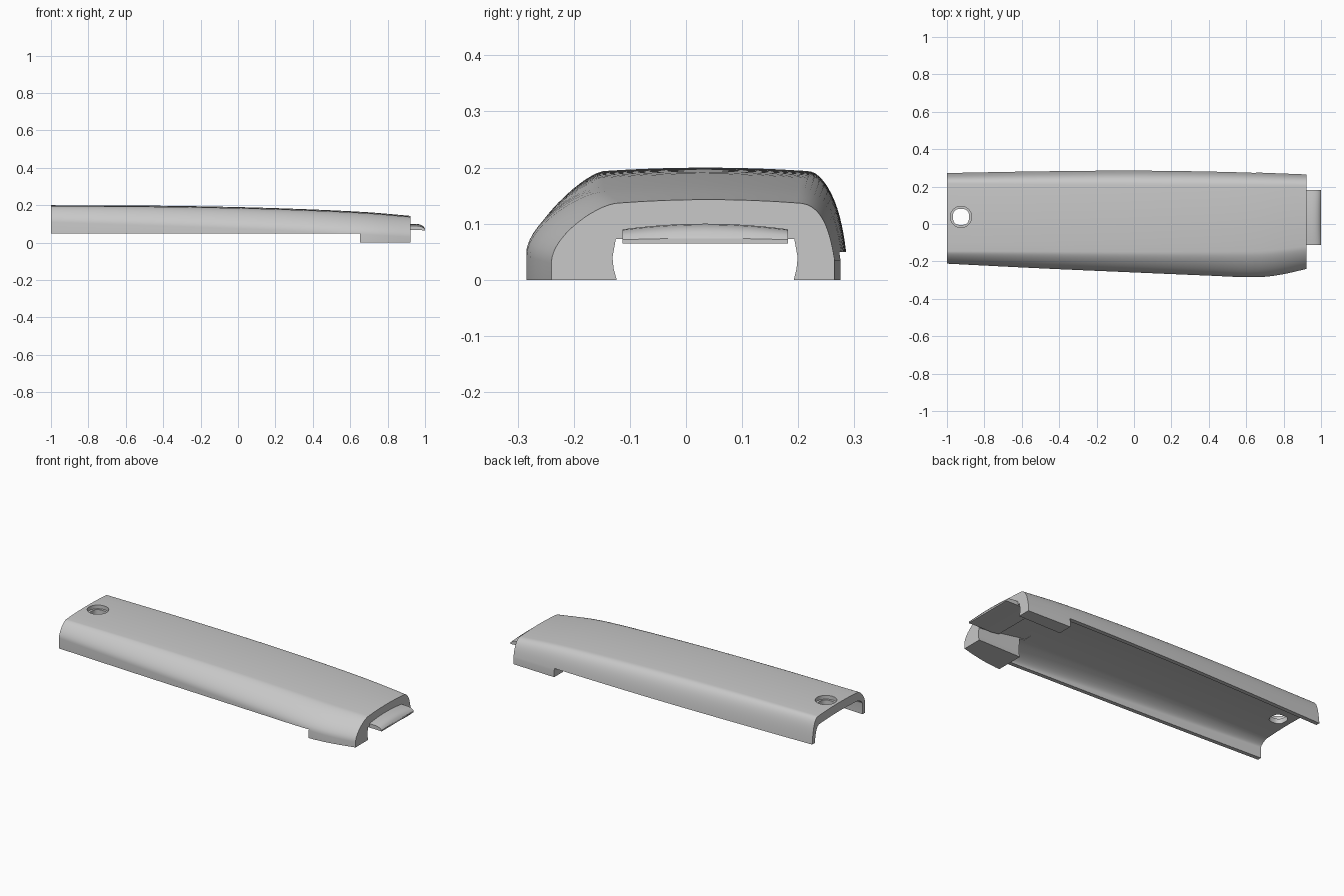
import bpy, bmesh, math

cube = bpy.data.objects.get("Cube")
if cube:
    bpy.data.objects.remove(cube, do_unlink=True)

grey = bpy.data.materials.new("plain_grey")
grey.use_nodes = True
color = (0.58, 0.58, 0.58, 1)
grey.diffuse_color = color
grey.node_tree.nodes["Principled BSDF"].inputs["Base Color"].default_value = color


def ramp(x, keys):
    """Smooth interpolation through (x, value) keys."""
    x = min(max(x, keys[0][0]), keys[-1][0])
    for i in range(len(keys) - 1):
        (x0, v0), (x1, v1) = keys[i], keys[i + 1]
        if x <= x1:
            xa, va = keys[max(i - 1, 0)]
            xb, vb = keys[min(i + 2, len(keys) - 1)]
            w, u = x1 - x0, (x - x0) / (x1 - x0)
            m0, m1 = (v1 - va) / (x1 - xa) * w, (vb - v0) / (xb - x0) * w
            return ((2*u**3 - 3*u**2 + 1) * v0 + (u**3 - 2*u**2 + u) * m0
                    + (3*u**2 - 2*u**3) * v1 + (u**3 - u**2) * m1)


def bezier(p, n):
    out = []
    for i in range(n + 1):
        t = i / n
        w = ((1-t)**3, 3*t*(1-t)**2, 3*t*t*(1-t), t**3)
        out.append(tuple(sum(k * q[a] for k, q in zip(w, p)) for a in (0, 1)))
    return out


FRONT = [(-1, -.212), (-.5, -.237), (0, -.259), (.4, -.276), (.65, -.285), (.78, -.272), (.922, -.24)]
BACK = [(-1, .274), (-.5, .283), (0, .287), (.5, .28), (.922, .265)]
TOP = [(-1, .2), (-.5, .198), (0, .19), (.4, .177), (.7, .162), (.922, .143)]
BEND = [(-1, .11), (0, .075), (.65, .045), (.922, .03)]
SHOULDER = [(-1, -.145), (.65, -.145), (.922, -.118)]
BACK_SHOULDER = [(-1, .215), (.922, .198)]


def section(x, wall=0.0, roof=0.0, bottom=0.0):
    """Cross-section with a sloping front side and a rounded back side."""
    f, b = ramp(x, FRONT) + wall, ramp(x, BACK) - wall
    top, bend = ramp(x, TOP) - roof, ramp(x, BEND)
    s, e = ramp(x, SHOULDER) + wall * .3, ramp(x, BACK_SHOULDER) - wall * .5
    edge = top - .006
    k = (edge - bend) * .45
    front = bezier([(f, bend), (f, bend + k), (s + (f - s) * .32, edge), (s, edge)], 14)
    crown = []
    for i in range(1, 8):
        u = i / 4 - 1
        crown.append((s + (e - s) * i / 8, top - .006 * u * u))
    back = bezier([(e, edge), (e + (b - e) * .7, edge), (b - .008, edge * .6), (b, .035)], 14)
    return [(x, y, z) for y, z in [(f, bottom)] + front + crown + back + [(b, bottom)]]


def loft(name, rings):
    bm = bmesh.new()
    rows = [[bm.verts.new(p) for p in r] for r in rings]
    n = len(rows[0])
    for a, b in zip(rows, rows[1:]):
        for i in range(n):
            j = (i + 1) % n
            bm.faces.new((a[i], a[j], b[j], b[i]))
    bm.faces.new(rows[0])
    bm.faces.new(rows[-1])
    bmesh.ops.recalc_face_normals(bm, faces=bm.faces)
    me = bpy.data.meshes.new(name)
    bm.to_mesh(me)
    bm.free()
    me.materials.append(grey)
    ob = bpy.data.objects.new(name, me)
    bpy.context.collection.objects.link(ob)
    return ob


def activate(ob):
    bpy.ops.object.select_all(action='DESELECT')
    ob.select_set(True)
    bpy.context.view_layer.objects.active = ob


def cut(target, cutter):
    activate(target)
    mod = target.modifiers.new("cut", 'BOOLEAN')
    mod.operation, mod.solver, mod.object = 'DIFFERENCE', 'EXACT', cutter
    bpy.ops.object.modifier_apply(modifier=mod.name)
    bpy.data.objects.remove(cutter, do_unlink=True)


def hole_ring(z, r, power=1.0, n=40):
    """Circle (power 1) or rounded square (power below 1) around the hole centre."""
    def sp(v):
        return math.copysign(abs(v) ** power, v)
    return [(-.925 + r * sp(math.cos(a)), .038 + r * sp(math.sin(a)), z)
            for a in (2 * math.pi * i / n for i in range(n))]


# Curved cover body
cover = loft("cover_shell", [section(-1 + 1.922 * i / 32) for i in range(33)])

# Hollow interior with a thick roof and thin side walls
inner = [-1.05] + [-1 + 1.653 * i / 24 for i in range(25)]
cut(cover, loft("interior_cutter", [
    [(x, y, z) for _, y, z in section(x, .023, .05, -.05)] for x in inner]))


# Opening between the two end legs, with a ceiling falling to the end face
def opening(x, ceiling):
    return [(x, -.118, -.02), (x, -.129, .02), (x, -.131, .04), (x, -.125, ceiling),
            (x, .193, ceiling), (x, .199, .04), (x, .197, .02), (x, .187, -.02)]


cut(cover, loft("opening_cutter", [opening(.62, .115), opening(.66, .112),
                                   opening(.9, .073), opening(.95, .073)]))

# Raised lower edge, leaving legs at the left end
cut(cover, loft("edge_cutter", [
    [(x, -.5, -.1), (x, .5, -.1), (x, .5, .05), (x, -.5, .05)] for x in (-1.2, .653)]))

# Screw hole with a round recess
cut(cover, loft("hole_cutter", [hole_ring(.1, .043, .75), hole_ring(.25, .043, .75)]))
cut(cover, loft("recess_cutter", [hole_ring(.178, .057), hole_ring(.25, .057)]))

# Crowned latch tab
TAB_TOP = [(.8, .1), (.95, .1), (.968, .098), (.982, .093), (.993, .085), (1, .074)]
TAB_UNDER = [(1, .065), (.985, .066), (.965, .067), (.94, .067), (.85, .067), (.8, .075)]
rings = []
for i in range(13):
    u = i / 6 - 1
    y = .0345 + .1475 * u
    rings.append([(x, y, z - .01 * u * u * (z - .065) / .035) for x, z in TAB_TOP]
                 + [(x, y, z) for x, z in TAB_UNDER])
tab = loft("latch_tab", rings)

for ob in (cover, tab):
    activate(ob)
    bpy.ops.object.shade_smooth_by_angle(angle=math.radians(30))
